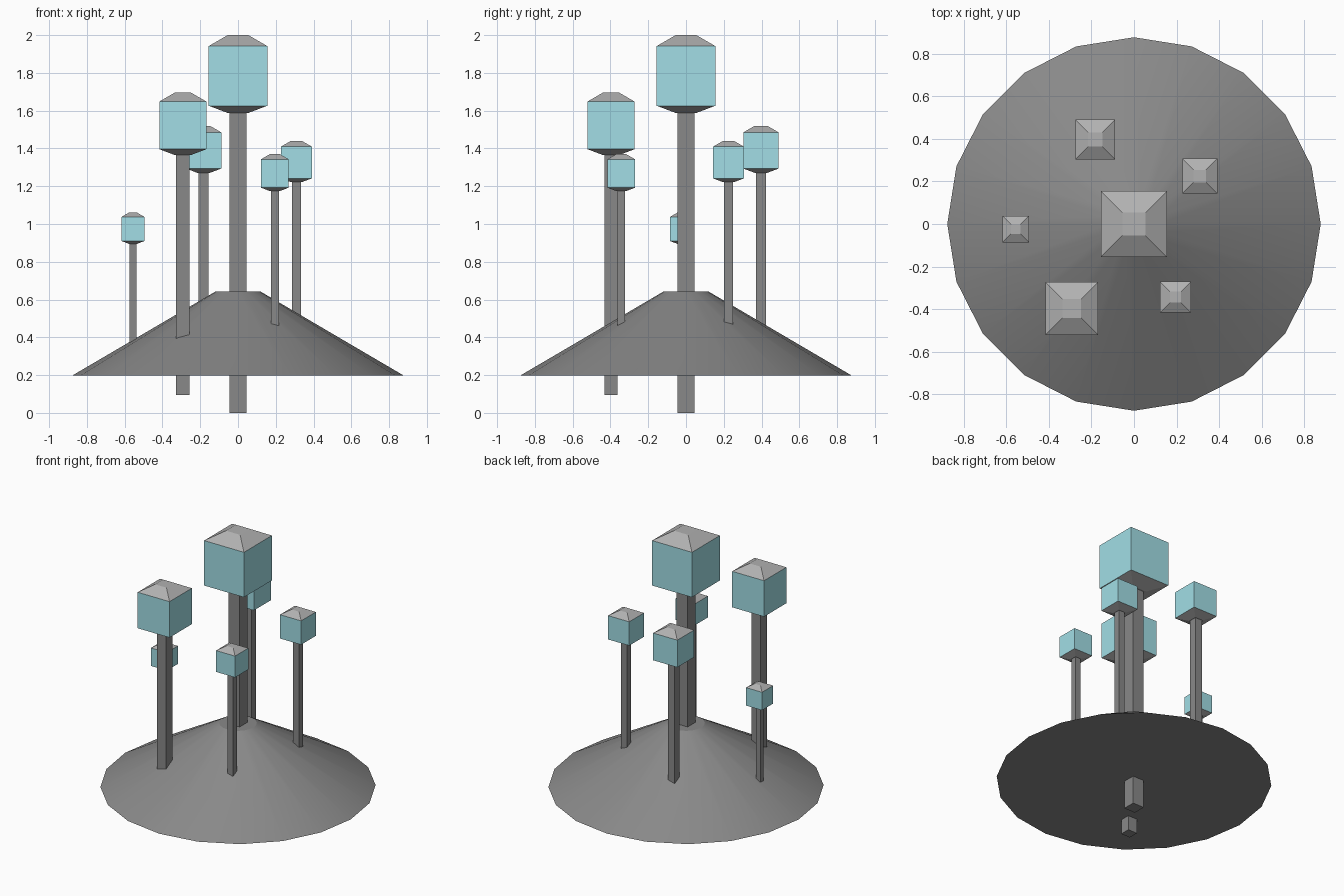
import bpy, bmesh, math
from mathutils import Matrix

if "Cube" in bpy.data.objects:
    bpy.data.objects.remove(bpy.data.objects["Cube"])


def colour(name, r, g, b):
    mat = bpy.data.materials.new(name)
    mat.diffuse_color = (r, g, b, 1)
    mat.use_nodes = True
    mat.node_tree.nodes["Principled BSDF"].inputs["Base Color"].default_value = mat.diffuse_color
    return mat


glass = colour("pale_blue_glass", 0.36, 0.73, 0.79)
dark = colour("dark_grey", 0.25, 0.25, 0.25)
grey = colour("mid_grey", 0.44, 0.44, 0.44)


def frustum(name, sides, r1, r2, z0, z1, mat, angle=0.0):
    """Closed prism or frustum standing between two heights."""
    bm = bmesh.new()
    bmesh.ops.create_cone(
        bm, cap_ends=True, segments=sides, radius1=r1, radius2=r2, depth=z1 - z0,
        matrix=Matrix.Translation((0, 0, (z0 + z1) / 2)) @ Matrix.Rotation(angle, 4, 'Z'))
    mesh = bpy.data.meshes.new(name)
    bm.to_mesh(mesh)
    bm.free()
    mesh.materials.append(mat)
    obj = bpy.data.objects.new(name, mesh)
    bpy.context.collection.objects.link(obj)
    return obj


def square(name, half1, half2, z0, z1, mat):
    """Square-section frustum given by its half widths."""
    k = math.sqrt(2)
    return frustum(name, 4, half1 * k, half2 * k, z0, z1, mat, math.pi / 4)


# Mound: smooth 20-sided truncated cone
mound = frustum("mound", 20, 0.877, 0.12, 0.198, 0.642, dark)
bpy.context.view_layer.objects.active = mound
mound.select_set(True)
bpy.ops.object.shade_smooth_by_angle(angle=math.radians(30))
mound.select_set(False)

# Lamps: x, y, top height, scale
lamps = [
    (0.0, 0.0, 2.0, 1.0),
    (-0.292, -0.397, 1.695, 0.8),
    (-0.182, 0.397, 1.52, 0.605),
    (0.309, 0.225, 1.44, 0.53),
    (0.195, -0.343, 1.37, 0.475),
    (-0.556, -0.024, 1.06, 0.4),
]
for i, (x, y, top, s) in enumerate(lamps, 1):
    parts = [
        square(f"post_{i}", 0.044, 0.044, 0.0, 1.60, dark),
        square(f"lantern_base_{i}", 0.055, 0.155, 1.588, 1.626, grey),
        square(f"lantern_glass_{i}", 0.155, 0.155, 1.626, 1.942, glass),
        square(f"lantern_roof_{i}", 0.155, 0.055, 1.942, 2.0, grey),
    ]
    # Each lamp is a scaled copy of the tallest one
    place = Matrix.Translation((x, y, top - 2 * s)) @ Matrix.Scale(s, 4)
    for p in parts:
        p.data.transform(place)
